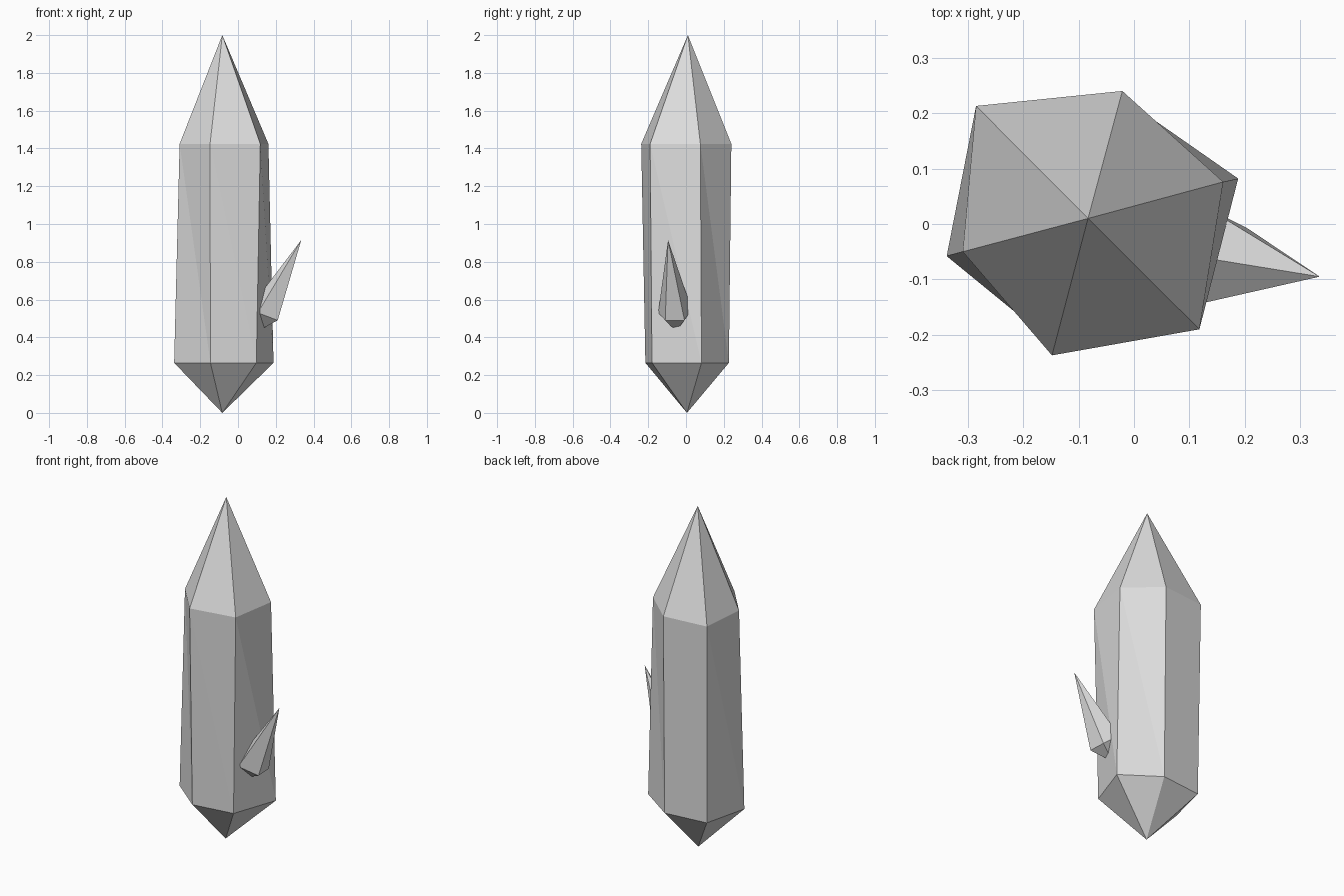
import bpy
import bmesh

cube = bpy.data.objects.get("Cube")
if cube:
    bpy.data.objects.remove(cube)

# Single pale stone colour
stone = bpy.data.materials.new("pale_grey_stone")
stone.use_nodes = True
grey = (0.72, 0.72, 0.72, 1.0)
stone.diffuse_color = grey
stone.node_tree.nodes["Principled BSDF"].inputs["Base Color"].default_value = grey


def crystal(name, bottom, rings, top):
    """Faceted crystal: bottom point, counter-clockwise rings, top point."""
    bm = bmesh.new()
    low, high = bm.verts.new(bottom), bm.verts.new(top)
    loops = [[bm.verts.new(p) for p in ring] for ring in rings]
    n = len(loops[0])
    for i in range(n):
        j = (i + 1) % n
        bm.faces.new((low, loops[0][j], loops[0][i]))
        for a, b in zip(loops, loops[1:]):
            bm.faces.new((a[i], a[j], b[i]))
            bm.faces.new((a[j], b[j], b[i]))
        bm.faces.new((loops[-1][i], loops[-1][j], high))
    bmesh.ops.recalc_face_normals(bm, faces=bm.faces)
    mesh = bpy.data.meshes.new(name)
    bm.to_mesh(mesh)
    bm.free()
    mesh.materials.append(stone)
    obj = bpy.data.objects.new(name, mesh)
    bpy.context.collection.objects.link(obj)
    return obj


def level(outline, z):
    return [(x, y, z) for x, y in outline]


# Main six-sided crystal, slightly irregular and tapered
base_outline = [(0.188, 0.082), (-0.02, 0.227), (-0.275, 0.2),
                (-0.338, -0.058), (-0.146, -0.215), (0.097, -0.18)]
shoulder_outline = [(0.161, 0.076), (-0.021, 0.24), (-0.285, 0.213),
                    (-0.309, -0.05), (-0.148, -0.237), (0.118, -0.19)]
crystal("main_crystal", (-0.083, 0.005, 0),
        [level(base_outline, 0.265), level(shoulder_outline, 1.424)],
        (-0.083, 0.01, 2))

# Small five-sided shard growing from the left side
shard_ring = [(0.21, -0.11, 0.49), (0.205, -0.008, 0.49), (0.13, 0.03, 0.55),
              (0.07, -0.052, 0.567), (0.105, -0.147, 0.53)]
crystal("side_shard", (0.105, -0.052, 0.433), [shard_ring],
        (0.335, -0.095, 0.915))
